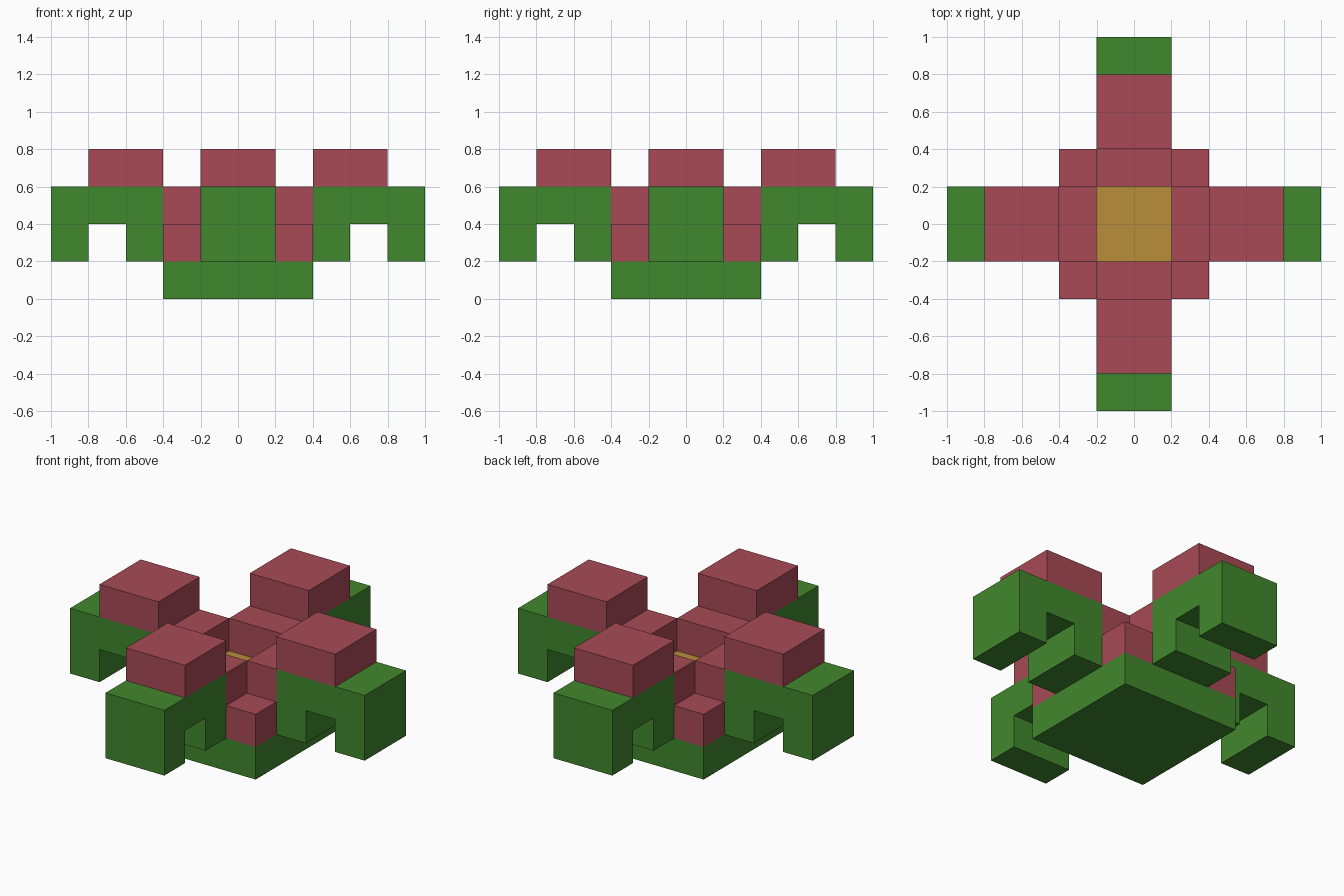
import bpy
import bmesh
from math import pi
from mathutils import Matrix

if "Cube" in bpy.data.objects:
    bpy.data.objects.remove(bpy.data.objects["Cube"], do_unlink=True)


def make_material(name, rgb):
    mat = bpy.data.materials.new(name)
    mat.use_nodes = True
    mat.diffuse_color = (*rgb, 1)
    bsdf = mat.node_tree.nodes["Principled BSDF"]
    bsdf.inputs["Base Color"].default_value = (*rgb, 1)
    bsdf.inputs["Roughness"].default_value = 0.8
    return mat


GREEN = make_material("leaf green", (0.053, 0.242, 0.026))
RED = make_material("petal red", (0.392, 0.068, 0.093))
YELLOW = make_material("pollen yellow", (0.479, 0.270, 0.042))


def finish(name, bm, mat, turn=0):
    """Turn the part by quarter turns about z and add it to the scene."""
    bm.transform(Matrix.Rotation(turn * pi / 2, 4, "Z"))
    bmesh.ops.recalc_face_normals(bm, faces=bm.faces)
    mesh = bpy.data.meshes.new(name)
    bm.to_mesh(mesh)
    bm.free()
    mesh.materials.append(mat)
    obj = bpy.data.objects.new(name, mesh)
    bpy.context.collection.objects.link(obj)


def box(name, low, high, mat, turn=0):
    bm = bmesh.new()
    size = [h - l for l, h in zip(low, high)]
    mid = [(h + l) / 2 for l, h in zip(low, high)]
    bmesh.ops.create_cube(bm, size=1, matrix=Matrix.Translation(mid) @ Matrix.Diagonal((*size, 1)))
    finish(name, bm, mat, turn)


def extrusion(name, profile, half_width, mat, turn=0):
    """Extrude an x-z profile along y."""
    bm = bmesh.new()
    face = bm.faces.new([bm.verts.new((x, -half_width, z)) for x, z in profile])
    out = bmesh.ops.extrude_face_region(bm, geom=[face])
    verts = [v for v in out["geom"] if isinstance(v, bmesh.types.BMVert)]
    bmesh.ops.translate(bm, verts=verts, vec=(0, 2 * half_width, 0))
    finish(name, bm, mat, turn)


# Base slab and the sunken centre
box("base", (-0.4, -0.4, 0), (0.4, 0.4, 0.2), GREEN)
box("flower_centre", (-0.2, -0.2, 0.2), (0.2, 0.2, 0.4), YELLOW)

# Four identical sides, each a quarter turn from the last
LEAF = [(0.4, 0.2), (0.6, 0.2), (0.6, 0.4), (0.8, 0.4),
        (0.8, 0.2), (1.0, 0.2), (1.0, 0.6), (0.4, 0.6)]
for turn, side in enumerate(("left", "back", "right", "front")):
    extrusion(f"{side}_leaf", LEAF, 0.2, GREEN, turn)
    box(f"{side}_outer_petal", (0.4, -0.2, 0.6), (0.8, 0.2, 0.8), RED, turn)
    box(f"{side}_inner_petal", (0.2, -0.2, 0.2), (0.4, 0.2, 0.6), RED, turn)

# Small cubes on the base corners
for turn, corner in enumerate(("back_left", "back_right", "front_right", "front_left")):
    box(f"{corner}_corner_petal", (0.2, 0.2, 0.2), (0.4, 0.4, 0.4), RED, turn)
